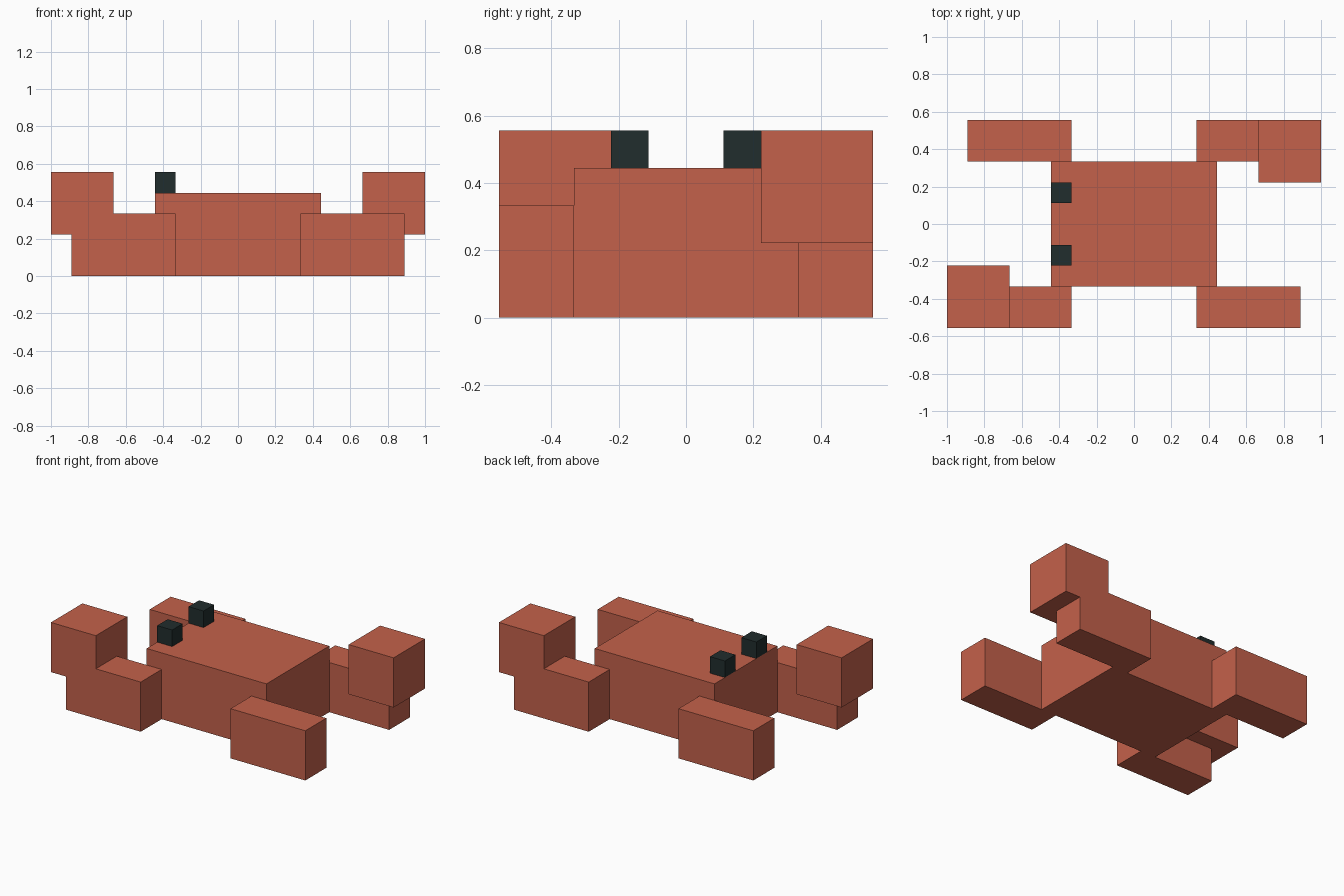
import bpy
from mathutils import Vector

cube = bpy.data.objects.get("Cube")
if cube:
    bpy.data.objects.remove(cube, do_unlink=True)

U = 1 / 9  # the model sits on a grid of 18 blocks along its length


def make_material(name, color):
    mat = bpy.data.materials.new(name)
    mat.use_nodes = True
    mat.diffuse_color = color
    mat.node_tree.nodes["Principled BSDF"].inputs["Base Color"].default_value = color
    return mat


shell = make_material("terracotta", (0.55, 0.12, 0.07, 1))
dark = make_material("dark_slate", (0.015, 0.026, 0.026, 1))


def box(name, low, high, mat):
    """Box between two corners given in grid blocks."""
    low, high = Vector(low) * U, Vector(high) * U
    bpy.ops.mesh.primitive_cube_add(size=1, location=(low + high) / 2)
    obj = bpy.context.object
    obj.name = obj.data.name = name
    size = high - low
    for v in obj.data.vertices:
        v.co = v.co * size
    obj.data.materials.append(mat)
    return obj


# Body
box("body", (-4, -3, 0), (4, 3, 4), shell)

# Four legs alongside the body
for side, sx in (("right", -1), ("left", 1)):
    for end, sy in (("front", -1), ("back", 1)):
        xs, ys = sorted((3 * sx, 8 * sx)), sorted((3 * sy, 5 * sy))
        box(f"{end}_{side}_leg", (xs[0], ys[0], 0), (xs[1], ys[1], 3), shell)

# Raised claws on two opposite legs
box("front_right_claw", (-9, -5, 2), (-6, -2, 5), shell)
box("back_left_claw", (6, 2, 2), (9, 5, 5), shell)

# Eyes on the top edge of the body
for name, y in (("front_eye", -2), ("back_eye", 1)):
    box(name, (-4, y, 4), (-3, y + 1, 5), dark)
